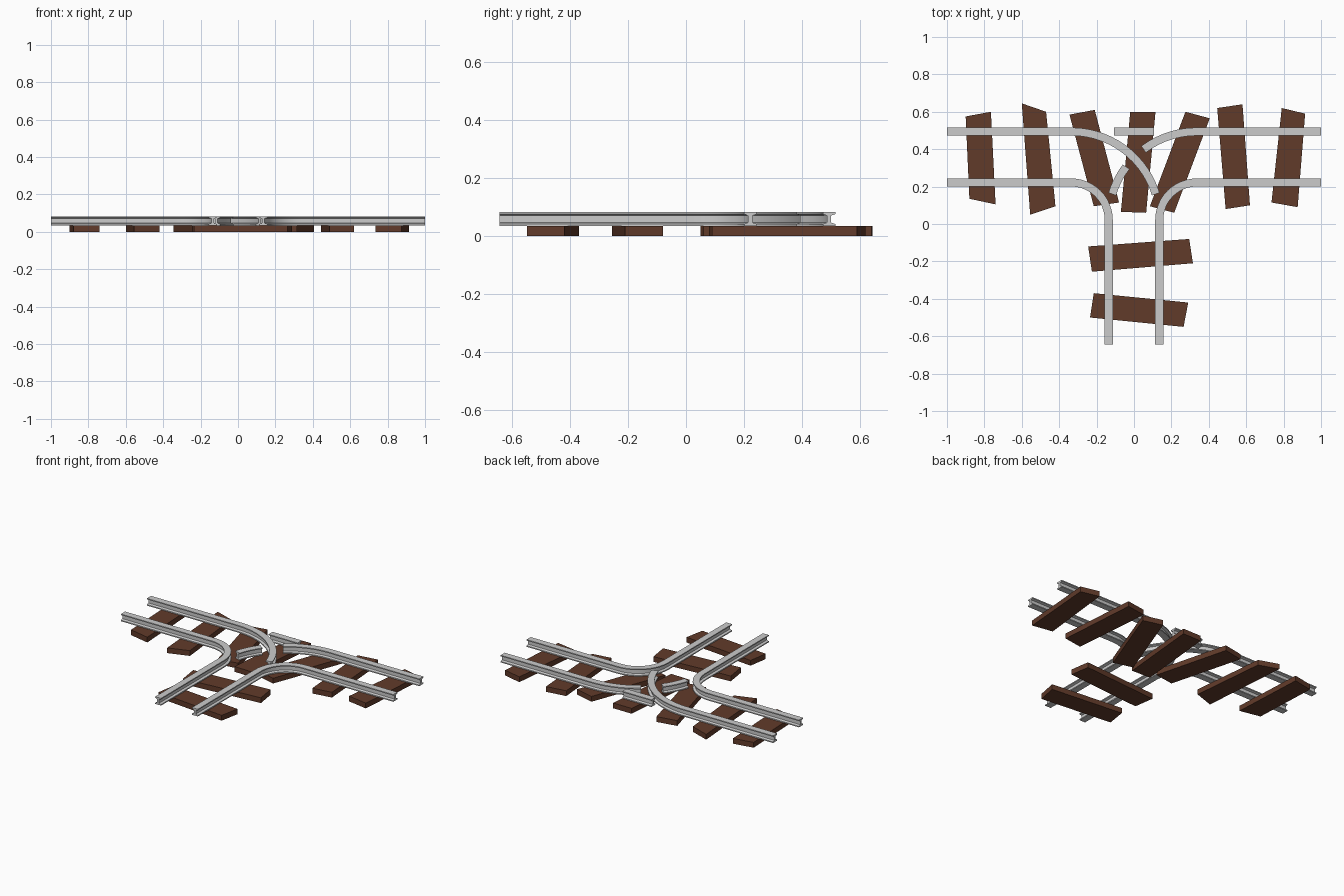
import bpy, bmesh
from math import sin, cos, radians
from mathutils import Vector

if "Cube" in bpy.data.objects:
    bpy.data.objects.remove(bpy.data.objects["Cube"])

TIE_TOP, RAIL_TOP = 0.035, 0.083
CX, CY = 0.335, 0.022            # centre of the turnout curves
R_IN, R_OUT = 0.20, 0.472        # inner and outer rail radius

wood = bpy.data.materials.new("brown_wood")
wood.diffuse_color = (0.12, 0.043, 0.023, 1)
wood.use_nodes = True
wood.node_tree.nodes["Principled BSDF"].inputs["Base Color"].default_value = wood.diffuse_color


def finish(bm, name, mat=None):
    bmesh.ops.recalc_face_normals(bm, faces=bm.faces)
    me = bpy.data.meshes.new(name)
    bm.to_mesh(me)
    bm.free()
    if mat:
        me.materials.append(mat)
    ob = bpy.data.objects.new(name, me)
    bpy.context.collection.objects.link(ob)
    return ob


def tie(name, corners):
    """Flat plank extruded from a skewed four-sided outline."""
    bm = bmesh.new()
    face = bm.faces.new([bm.verts.new((x, y, 0)) for x, y in corners])
    ext = bmesh.ops.extrude_face_region(bm, geom=[face], use_keep_orig=True)
    top = [v for v in ext["geom"] if isinstance(v, bmesh.types.BMVert)]
    bmesh.ops.translate(bm, verts=top, vec=(0, 0, TIE_TOP))
    finish(bm, name, wood)


# I-beam cross-section: right half (offset, height), mirrored for the left
W, WEB, T = 0.0215, 0.007, 0.007
half = [(W, TIE_TOP), (W, TIE_TOP + T), (WEB, TIE_TOP + T + 0.005),
        (WEB, RAIL_TOP - T - 0.005), (W, RAIL_TOP - T), (W, RAIL_TOP)]
PROFILE = half + [(-o, z) for o, z in reversed(half)]


def rail(name, path, flip=1):
    """Sweep the I-beam along a flat path; flip=-1 mirrors it in x."""
    pts = [Vector((x * flip, y)) for x, y in path]
    bm, rings = bmesh.new(), []
    for i, p in enumerate(pts):
        a = (p - pts[i - 1]).normalized() if i else None
        b = (pts[i + 1] - p).normalized() if i < len(pts) - 1 else None
        t = ((a or b) + (b or a)).normalized()
        n = Vector((t.y, -t.x)) / t.dot(a or b)
        rings.append([bm.verts.new((p.x + n.x * o, p.y + n.y * o, z)) for o, z in PROFILE])
    k = len(PROFILE)
    for r, s in zip(rings, rings[1:]):
        for j in range(k):
            bm.faces.new((r[j], r[(j + 1) % k], s[(j + 1) % k], s[j]))
    bm.faces.new(rings[0])
    bm.faces.new(rings[-1])
    ob = finish(bm, name)
    bpy.context.view_layer.objects.active = ob
    ob.select_set(True)
    bpy.ops.object.shade_smooth_by_angle(angle=radians(20))
    ob.select_set(False)


def arc(r, start, end, n):
    angles = [radians(start + (end - start) * i / n) for i in range(n + 1)]
    return [(-CX + r * cos(a), CY + r * sin(a)) for a in angles]


# Rails: paths are written for the left side and mirrored for the right
for side, f in (("left", 1), ("right", -1)):
    rail(side + "_inner_rail", [(-1, CY + R_IN)] + arc(R_IN, 90, 0, 12) + [(-0.135, -0.645)], f)
rail("left_outer_rail", [(-1, CY + R_OUT)] + arc(R_OUT, 90, 17, 14), 1)
rail("right_outer_rail", [(-1, CY + R_OUT)] + arc(R_OUT, 90, 53, 7), -1)
rail("crossing_rail", arc(R_OUT, 37, 17, 4), -1)
rail("short_straight_rail", [(-0.107, CY + R_OUT), (0.107, CY + R_OUT)])

# Wooden ties, each cut slightly askew
TIES = [
    [(-.90, .575), (-.765, .60), (-.74, .105), (-.88, .135)],
    [(-.60, .645), (-.47, .60), (-.42, .095), (-.555, .05)],
    [(-.345, .585), (-.21, .61), (-.08, .115), (-.215, .095)],
    [(-.02, .60), (.115, .60), (.065, .06), (-.07, .065)],
    [(.275, .60), (.405, .565), (.215, .06), (.085, .095)],
    [(.445, .62), (.58, .64), (.62, .10), (.49, .08)],
    [(.79, .62), (.915, .59), (.875, .09), (.735, .115)],
    [(-.245, -.12), (.295, -.08), (.315, -.21), (-.225, -.255)],
    [(-.215, -.37), (.29, -.42), (.265, -.55), (-.235, -.50)],
]
for i, corners in enumerate(TIES, 1):
    tie(f"wooden_tie_{i}", corners)
